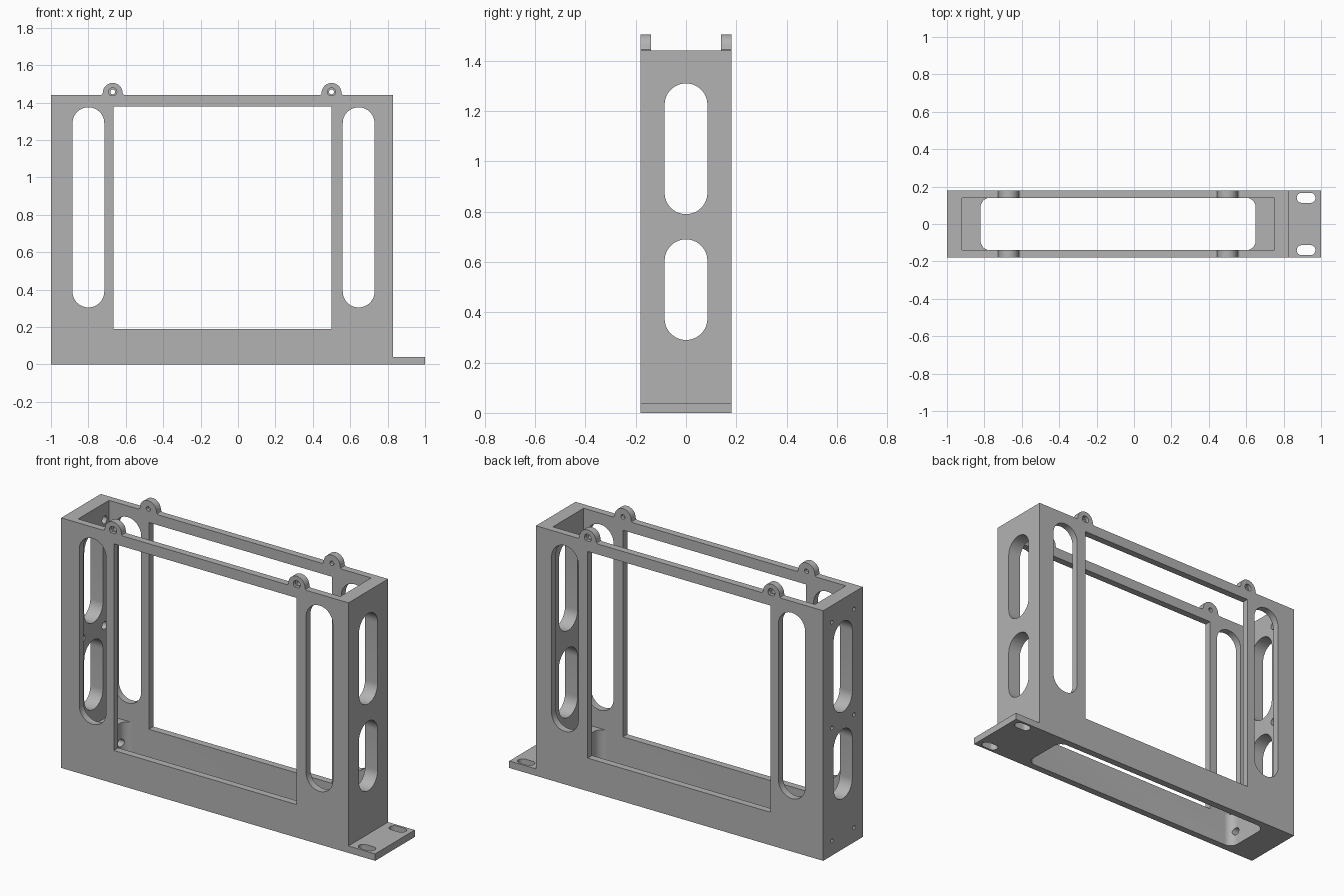
import bpy
import bmesh
from math import sin, cos, pi, radians
from mathutils import Vector

cube = bpy.data.objects.get("Cube")
if cube:
    bpy.data.objects.remove(cube, do_unlink=True)

grey = bpy.data.materials.new("matte grey")
grey.use_nodes = True
colour = (0.45, 0.45, 0.45, 1)
grey.diffuse_color = colour
grey.node_tree.nodes["Principled BSDF"].inputs["Base Color"].default_value = colour


def rounded(u0, u1, v0, v1, r=0.0, steps=12):
    """Outline of a rectangle with rounded corners."""
    if r == 0:
        return [(u0, v0), (u1, v0), (u1, v1), (u0, v1)]
    pts = []
    corners = [(u1 - r, v1 - r), (u0 + r, v1 - r), (u0 + r, v0 + r), (u1 - r, v0 + r)]
    for q, (cu, cv) in enumerate(corners):
        for i in range(steps + 1):
            a = (q + i / steps) * pi / 2
            p = (cu + r * cos(a), cv + r * sin(a))
            if not pts or (Vector(p) - Vector(pts[-1])).length > 1e-4:
                pts.append(p)
    if (Vector(pts[0]) - Vector(pts[-1])).length < 1e-4:
        pts.pop()
    return pts


def disc(u, v, r, n=24):
    return [(u + r * cos(2 * pi * i / n), v + r * sin(2 * pi * i / n)) for i in range(n)]


def prism(name, outline, axis, lo, hi):
    """Extrude a flat outline along the x, y or z axis."""
    place = {"x": lambda u, v, d: (d, u, v),
             "y": lambda u, v, d: (u, d, v),
             "z": lambda u, v, d: (u, v, d)}[axis]
    bm = bmesh.new()
    face = bm.faces.new([bm.verts.new(place(u, v, lo)) for u, v in outline])
    new = bmesh.ops.extrude_face_region(bm, geom=[face])["geom"]
    bmesh.ops.translate(bm, verts=[g for g in new if isinstance(g, bmesh.types.BMVert)],
                        vec=place(0, 0, hi - lo))
    bmesh.ops.recalc_face_normals(bm, faces=bm.faces)
    mesh = bpy.data.meshes.new(name)
    bm.to_mesh(mesh)
    bm.free()
    mesh.materials.append(grey)
    obj = bpy.data.objects.new(name, mesh)
    bpy.context.collection.objects.link(obj)
    return obj


def carve(obj, cuts):
    """Subtract (outline, axis, lo, hi) prisms, then smooth the curved walls."""
    cutters = []
    for cut in cuts:
        cutter = prism("cutter", *cut)
        cutter.hide_render = True
        cutters.append(cutter)
        mod = obj.modifiers.new("cut", "BOOLEAN")
        mod.operation, mod.solver, mod.object = "DIFFERENCE", "EXACT", cutter
    graph = bpy.context.evaluated_depsgraph_get()
    mesh = bpy.data.meshes.new_from_object(obj.evaluated_get(graph))
    obj.modifiers.clear()
    obj.data = mesh
    for cutter in cutters:
        bpy.data.objects.remove(cutter, do_unlink=True)
    bpy.ops.object.select_all(action="DESELECT")
    obj.select_set(True)
    bpy.context.view_layer.objects.active = obj
    bpy.ops.object.shade_smooth_by_angle(angle=radians(30))


LEFT, RIGHT, HALF, TOP = 0.83, -1.0, 0.18, 1.44
INNER = 0.14

# Hollow frame: cavity, floor opening and large window
cuts = [
    (rounded(-0.92, 0.75, -INNER, INNER), "z", 0.2, 2),
    (rounded(-0.82, 0.65, -INNER, INNER, 0.05), "z", -1, 0.5),
    (rounded(-0.665, 0.5, 0.19, 1.38), "y", -1, 1),
]
# Tall slots in the front and back walls
for x0, x1 in ((-0.885, -0.715), (0.56, 0.73)):
    cuts.append((rounded(x0, x1, 0.305, 1.375, 0.085), "y", -1, 1))
# Two slots through both end walls
for z0, z1 in ((0.29, 0.69), (0.79, 1.31)):
    cuts.append((rounded(-0.085, 0.085, z0, z1, 0.085), "x", -2, 2))
# Counterbored screw holes in one end wall
for z in (0.085, 0.735, 1.343):
    for y in (-0.1, 0.1):
        cuts.append((disc(y, z, 0.011, 16), "x", -1.1, -0.9))
        cuts.append((disc(y, z, 0.022), "x", -0.96, -0.75))
carve(prism("frame", rounded(RIGHT, LEFT, -HALF, HALF), "z", 0, TOP), cuts)

# Mounting foot with two slots
foot = prism("mounting_foot", rounded(LEFT, 1.0, -HALF, HALF), "z", 0, 0.04)
carve(foot, [(rounded(0.87, 0.97, y - 0.027, y + 0.027, 0.027), "z", -1, 1)
             for y in (-INNER, INNER)])

# Flared ears with counterbored holes on the top rails
for side, x in (("right", -0.67), ("left", 0.5)):
    arc = [(x + 0.053 * cos(a), 1.452 + 0.053 * sin(a))
           for a in (pi * i / 20 for i in range(21))]
    outline = [(x + 0.063, TOP), (x + 0.056, 1.444)] + arc + [(x - 0.056, 1.444), (x - 0.063, TOP)]
    for end, s in (("front", -1), ("back", 1)):
        lo, hi = sorted((s * INNER, s * HALF))
        bore = sorted((s * 0.16, s * 0.3))
        ear = prism(f"{end}_{side}_ear", outline, "y", lo, hi)
        carve(ear, [(disc(x, 1.457, 0.013), "y", -1, 1),
                    (disc(x, 1.457, 0.022), "y", *bore)])
